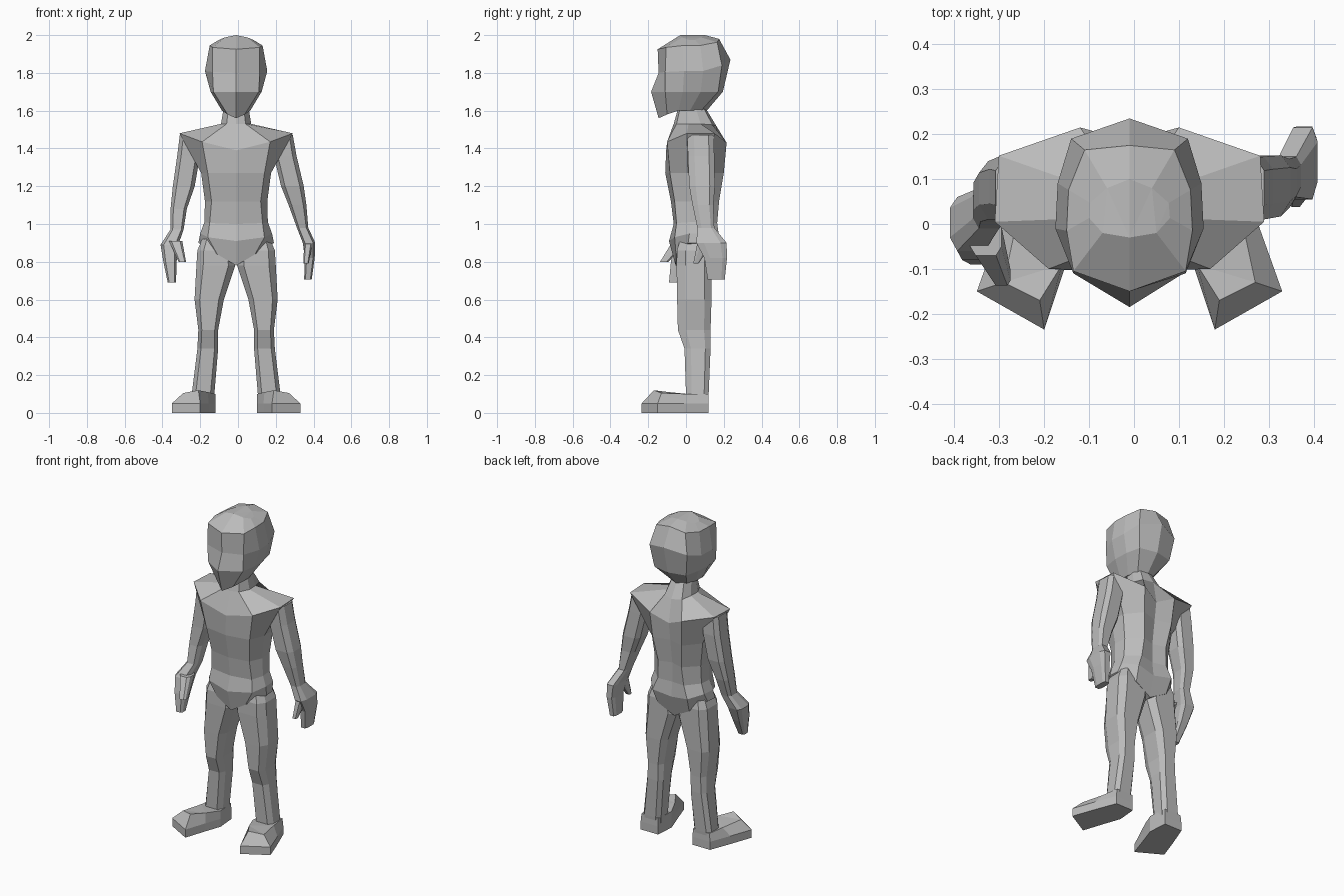
import bpy, bmesh

cube = bpy.data.objects.get("Cube")
if cube:
    bpy.data.objects.remove(cube, do_unlink=True)

grey = bpy.data.materials.new("plain grey")
grey.use_nodes = True
GREY = (0.5, 0.5, 0.5, 1)
grey.diffuse_color = GREY
grey.node_tree.nodes["Principled BSDF"].inputs["Base Color"].default_value = GREY

CX = -0.01  # body centre line


def loft(name, rings):
    """Skin a stack of equal-length point rings and cap both ends, flat shaded."""
    bm = bmesh.new()
    loops = [[bm.verts.new(p) for p in ring] for ring in rings]
    n = len(loops[0])
    for a, b in zip(loops, loops[1:]):
        for i in range(n):
            j = (i + 1) % n
            bm.faces.new((a[i], a[j], b[j], b[i]))
    bm.faces.new(loops[0])
    bm.faces.new(loops[-1])
    bmesh.ops.triangulate(bm, faces=[f for f in bm.faces if len(f.verts) > 4])
    bmesh.ops.recalc_face_normals(bm, faces=bm.faces)
    me = bpy.data.meshes.new(name)
    bm.to_mesh(me)
    bm.free()
    me.materials.append(grey)
    ob = bpy.data.objects.new(name, me)
    bpy.context.collection.objects.link(ob)


def body_ring(zf, zs, zb, wf, ws, wb, yf, yc, yk, yb, rear=.67):
    """Symmetric ten-point section: front, corners, sides, back corners, back."""
    depth = yk - yc
    half = [(wf, yc, (zf + zs) / 2), (ws, yc + depth / 3, zs),
            (ws * 0.97, yc + depth * rear, zs), (wb, yk, (zb + zs) / 2)]
    left = [(CX + x, y, z) for x, y, z in half]
    right = [(CX - x, y, z) for x, y, z in reversed(half)]
    return [(CX, yf, zf)] + left + [(CX, yb, zb)] + right


SECTION = [(-1, -.5), (-.65, -1), (.65, -1), (1, -.5),
           (1, .6), (.65, 1), (-.65, 1), (-1, .6)]


def limb(name, rows):
    """Eight-sided limb from rows of centre x, y, z and half sizes."""
    loft(name, [[(x + u * hx, y + v * hy, z) for u, v in SECTION]
                for x, y, z, hx, hy in rows])


# Head: front/side/back heights, front/side/back half widths, depths
loft("head", [body_ring(*r) for r in [
    (2.0, 1.975, 2.0, .06, .09, .05, -.03, -.02, .08, .10),
    (1.925, 1.945, 1.98, .125, .14, .10, -.15, -.105, .165, .175),
    (1.80, 1.81, 1.87, .125, .165, .13, -.145, -.11, .19, .235),
    (1.70, 1.70, 1.70, .12, .135, .11, -.185, -.11, .17, .195),
    (1.56, 1.60, 1.60, .045, .075, .05, -.145, -.10, .08, .11)]])

# Neck, shoulders, chest, waist and pelvis
loft("torso", [body_ring(*r) for r in [
    (1.62, 1.62, 1.62, .04, .065, .04, -.04, -.03, .09, .10),
    (1.53, 1.53, 1.52, .05, .08, .06, -.065, -.05, .14, .16),
    (1.39, 1.48, 1.38, .18, .30, .11, -.105, -.10, .215, .185, .80),
    (1.27, 1.27, 1.27, .15, .185, .10, -.11, -.085, .20, .17),
    (1.12, 1.12, 1.12, .13, .165, .08, -.08, -.06, .175, .15),
    (1.0, 1.01, 1.0, .14, .168, .09, -.065, -.05, .165, .15),
    (.91, .95, .91, .15, .19, .12, -.09, -.06, .175, .16),
    (.78, .90, .78, .10, .20, .11, -.055, -.053, .14, .13)]])

# Legs: z, inner x, outer x, front y, back y
LEG = [(.92, .04, .18, -.03, .12), (.86, .012, .205, -.048, .135),
       (.78, .005, .21, -.05, .135), (.60, .065, .22, -.047, .135),
       (.44, .095, .20, -.043, .13), (.34, .095, .205, -.008, .13),
       (.10, .115, .235, 0, .12), (.03, .12, .235, .01, .115)]

# Feet: sole outline and upper outline, turned outwards
SOLE = [(.12, .12), (.24, .12), (.29, -.01), (.34, -.15),
        (.19, -.235), (.145, -.10), (.11, 0)]
UPPER = [(.12, .118, .10), (.235, .118, .10), (.25, .01, .10), (.28, -.13, .105),
         (.20, -.17, .12), (.15, -.09, .11), (.11, 0, .10)]

for side, s in (("left", 1), ("right", -1)):
    limb(side + "_leg", [(CX + s * (a + b) / 2, (f + k) / 2, z, s * (b - a) / 2, (k - f) / 2)
                         for z, a, b, f, k in LEG])
    loft(side + "_foot", [[(CX + s * x, y, z) for x, y in SOLE] for z in (0, .05)]
         + [[(CX + s * x, y, z) for x, y, z in UPPER]])

# Left arm swings back, right arm swings forward
limb("left_arm", [
    (.235, .077, 1.472, .055, .07), (.25, .08, 1.36, .06, .07),
    (.288, .085, 1.20, .06, .068), (.315, .09, 1.10, .047, .055),
    (.342, .105, .98, .03, .045), (.376, .135, .90, .033, .08),
    (.38, .157, .82, .026, .06), (.37, .16, .705, .02, .045)])
limb("left_thumb", [(.372, .10, .90, .022, .04), (.36, .052, .79, .014, .014)])
limb("right_arm", [
    (-.253, .077, 1.472, .055, .07), (-.262, .08, 1.36, .06, .07),
    (-.287, .075, 1.20, .058, .065), (-.314, .06, 1.08, .043, .055),
    (-.323, .035, .97, .035, .045), (-.363, 0, .89, .047, .06),
    (-.36, -.03, .80, .035, .05), (-.35, -.065, .69, .022, .025)])
limb("right_thumb", [(-.33, -.03, .91, .035, .04), (-.295, -.115, .80, .02, .022)])
